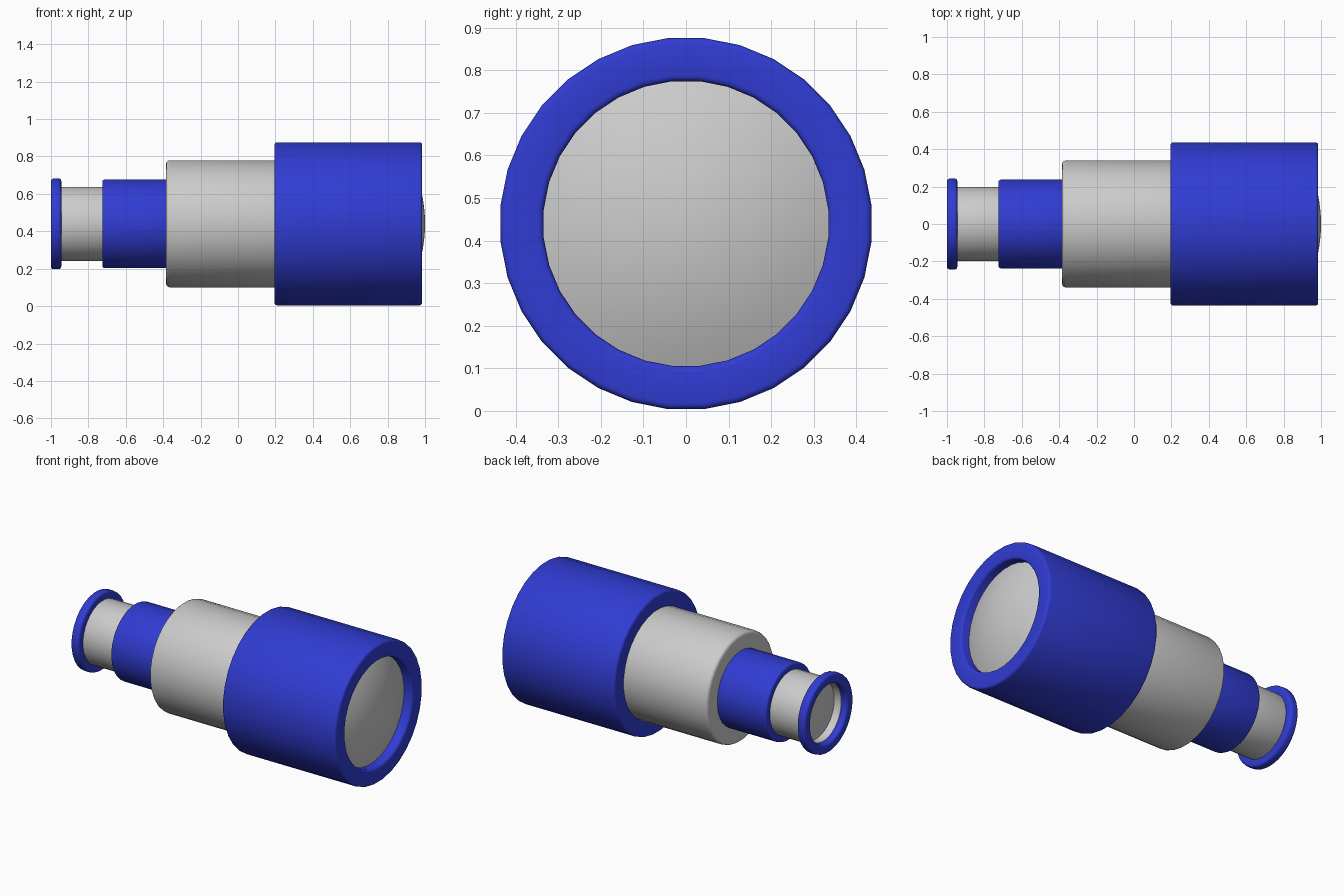
import bpy, bmesh, math

if "Cube" in bpy.data.objects:
    bpy.data.objects.remove(bpy.data.objects["Cube"])

SIDES = 32
CZ = 0.44  # height of the optical axis

blue = bpy.data.materials.new("blue")
blue.diffuse_color = (0.03, 0.045, 0.65, 1)
blue.use_nodes = True
blue.node_tree.nodes["Principled BSDF"].inputs["Base Color"].default_value = blue.diffuse_color


def lathe(name, profile, mat=None, closed=True):
    """Revolve (x, radius) points about the horizontal axis."""
    bm = bmesh.new()
    rings = []
    for x, r in profile:
        if r == 0:
            rings.append([bm.verts.new((x, 0, CZ))] * SIDES)
            continue
        angles = [(i + 0.5) * 2 * math.pi / SIDES for i in range(SIDES)]
        rings.append([bm.verts.new((x, r * math.cos(a), CZ + r * math.sin(a))) for a in angles])
    pairs = list(zip(rings, rings[1:]))
    if closed:
        pairs.append((rings[-1], rings[0]))
    for a, b in pairs:
        for i in range(SIDES):
            j = (i + 1) % SIDES
            bm.faces.new(list(dict.fromkeys((a[i], a[j], b[j], b[i]))))
    bmesh.ops.recalc_face_normals(bm, faces=bm.faces)
    me = bpy.data.meshes.new(name)
    bm.to_mesh(me)
    bm.free()
    ob = bpy.data.objects.new(name, me)
    bpy.context.collection.objects.link(ob)
    if mat:
        me.materials.append(mat)
    bpy.ops.object.select_all(action='DESELECT')
    ob.select_set(True)
    bpy.context.view_layer.objects.active = ob
    bpy.ops.object.shade_smooth_by_angle(angle=math.radians(32))
    return ob


def tube(name, x0, x1, r_out, r_in, bev, mat=None):
    """Hollow tube with rounded rims."""
    pts = []
    corners = [(x0 + bev, r_in + bev, 270), (x0 + bev, r_out - bev, 180),
               (x1 - bev, r_out - bev, 90), (x1 - bev, r_in + bev, 0)]
    for cx, cr, start in corners:
        for k in range(4):
            a = math.radians(start - 30 * k)
            pts.append((cx + bev * math.cos(a), cr + bev * math.sin(a)))
    return lathe(name, pts, mat)


def lens(name, x_edge, x_tip, x_back, r, steps=8):
    """Domed disc bulging from x_edge to x_tip."""
    pts = [(x_tip + (x_edge - x_tip) * (k / steps) ** 2, r * k / steps) for k in range(steps + 1)]
    return lathe(name, pts + [(x_back, r), (x_back, 0)], closed=False)


# Barrel sections, large end to eyepiece
tube("objective_barrel", 0.195, 0.985, 0.438, 0.336, 0.014, blue)
tube("middle_barrel", -0.385, 0.30, 0.341, 0.20, 0.02)
tube("rear_barrel", -0.725, -0.30, 0.238, 0.185, 0.012, blue)
tube("eyepiece_tube", -0.96, -0.65, 0.199, 0.18, 0.004)
tube("eyepiece_ring", -1.0, -0.945, 0.244, 0.183, 0.014, blue)

# Glass at both ends
lens("front_lens", 0.925, 1.0, 0.88, 0.338)
lens("eyepiece_lens", -0.91, -0.925, -0.88, 0.184)
